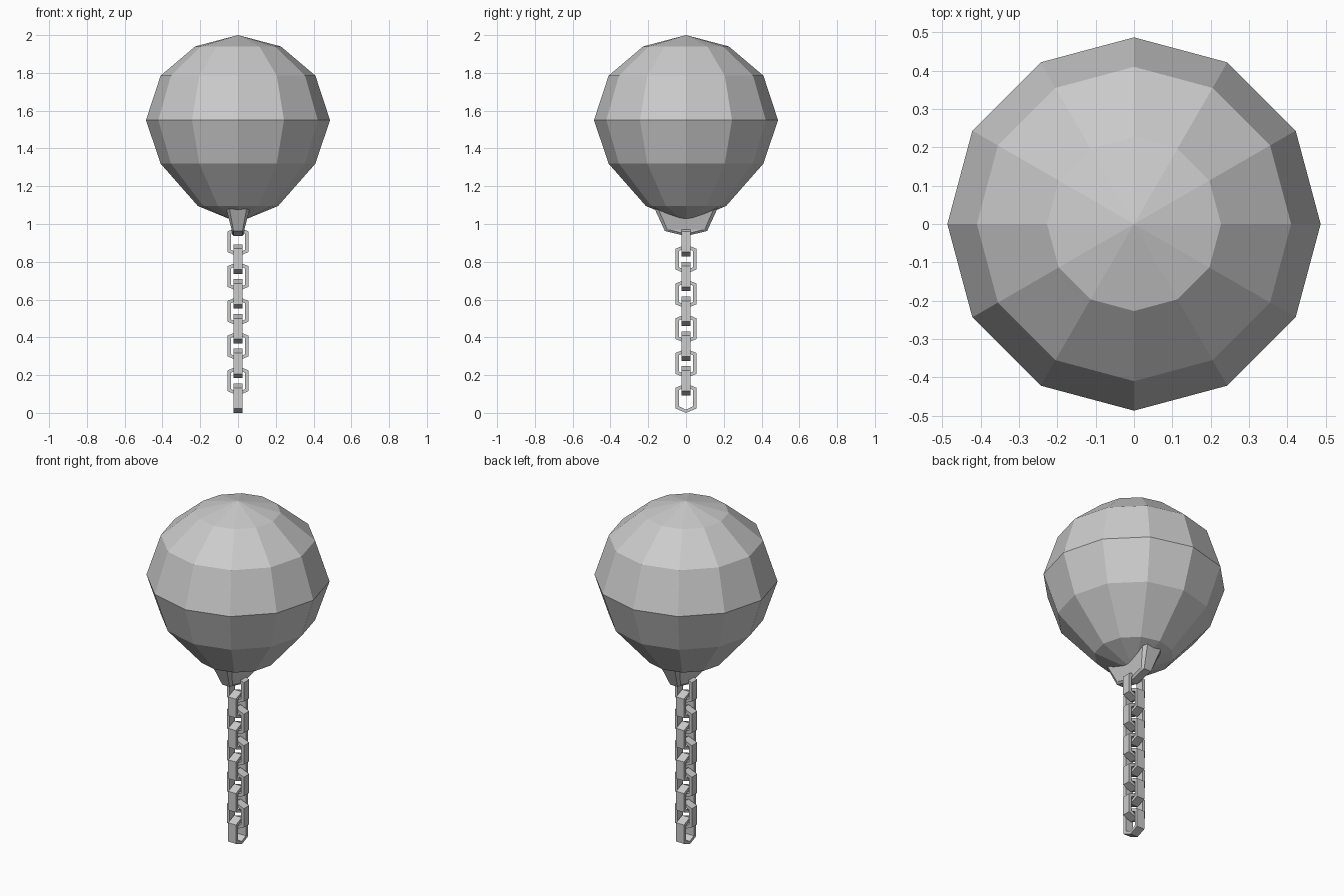
import bpy, bmesh
from math import sin, cos, pi

if "Cube" in bpy.data.objects:
    bpy.data.objects.remove(bpy.data.objects["Cube"])


def make_object(name, bm):
    bmesh.ops.recalc_face_normals(bm, faces=bm.faces)
    mesh = bpy.data.meshes.new(name)
    bm.to_mesh(mesh)
    bm.free()
    obj = bpy.data.objects.new(name, mesh)
    bpy.context.collection.objects.link(obj)
    return obj


def bridge(bm, a, b):
    n = len(a)
    for i in range(n):
        bm.faces.new((a[i], a[(i + 1) % n], b[(i + 1) % n], b[i]))


# Twelve-sided ball, revolved from a radius / height profile
bm = bmesh.new()
profile = [(0.212, 1.095), (0.41, 1.32), (0.487, 1.55), (0.41, 1.785), (0.227, 1.94)]
rings = [[bm.verts.new((r * cos(i * pi / 6), r * sin(i * pi / 6), z)) for i in range(12)]
         for r, z in profile]
for a, b in zip(rings, rings[1:]):
    bridge(bm, a, b)
for ring, z in ((rings[0], 1.008), (rings[-1], 2.0)):
    tip = bm.verts.new((0, 0, z))
    for i in range(12):
        bm.faces.new((ring[i], ring[(i + 1) % 12], tip))
make_object("ball", bm)

# Tapered lug under the ball: outer y, outer z, inner y, inner z, half width
half = [(-0.168, 1.085, -0.152, 1.092, 0.066), (-0.112, 0.963, -0.10, 0.972, 0.034)]
stations = half + [(0, 0.936, 0, 0.947, 0.032)] + \
    [(-a, b, -c, d, w) for a, b, c, d, w in reversed(half)]
bm = bmesh.new()
sections = [[bm.verts.new(p) for p in ((-w, yi, zi), (-w * 0.7, yo, zo),
                                       (w * 0.7, yo, zo), (w, yi, zi))]
            for yo, zo, yi, zi, w in stations]
for a, b in zip(sections, sections[1:]):
    for i in range(3):
        bm.faces.new((a[i], a[i + 1], b[i + 1], b[i]))
for i in (0, 3):
    s = [sec[i] for sec in sections]
    bm.faces.new((s[0], s[1], s[3], s[4]))
    bm.faces.new((s[1], s[2], s[3]))
bm.faces.new(sections[0])
bm.faces.new(sections[-1])
bm.faces.new((sections[0][0], sections[0][3], sections[-1][3], sections[-1][0]))
make_object("ball_lug", bm)


# Hexagonal chain link with a flat rectangular bar
def chain_link(name, z, turned):
    outer = [(0.055, -0.055), (0.055, 0.055), (0, 0.078),
             (-0.055, 0.055), (-0.055, -0.055), (0, -0.078)]
    inner = [(u * 0.67, v * 0.785) for u, v in outer]
    bm = bmesh.new()
    loops = []
    for pts, d in ((outer, -0.025), (outer, 0.025), (inner, 0.025), (inner, -0.025)):
        loops.append([bm.verts.new((u, d, v) if turned else (d, u, v)) for u, v in pts])
    for k in range(4):
        bridge(bm, loops[k], loops[(k + 1) % 4])
    make_object(name, bm).location.z = z


# Ten links, alternating by a quarter turn
for k in range(10):
    chain_link(f"chain_link_{k + 1}", 0.078 + 0.092 * k, k % 2 == 1)
